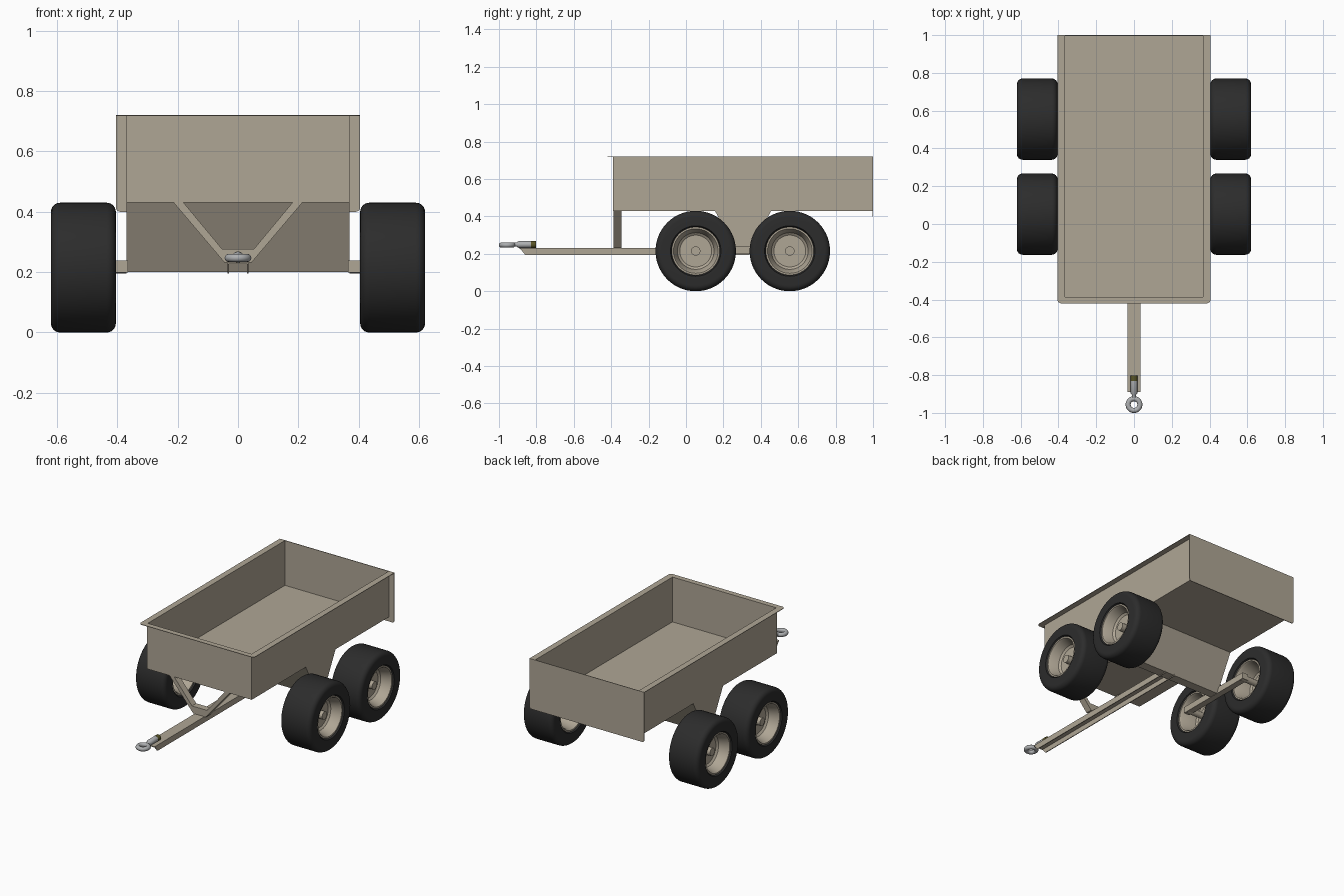
import bpy, bmesh, math
from mathutils import Matrix, Vector

if "Cube" in bpy.data.objects:
    bpy.data.objects.remove(bpy.data.objects["Cube"])


def material(name, rgb):
    m = bpy.data.materials.new(name)
    m.diffuse_color = (*rgb, 1)
    m.use_nodes = True
    m.node_tree.nodes["Principled BSDF"].inputs["Base Color"].default_value = m.diffuse_color
    return m


TAN = material("tan_paint", (0.43, 0.38, 0.30))
RUBBER = material("rubber", (0.025, 0.025, 0.025))
STEEL = material("steel", (0.42, 0.43, 0.44))
OLIVE = material("olive", (0.10, 0.09, 0.02))


def finish(name, bm, mat, smooth=False):
    bmesh.ops.recalc_face_normals(bm, faces=bm.faces[:])
    me = bpy.data.meshes.new(name)
    bm.to_mesh(me)
    bm.free()
    me.materials.append(mat)
    ob = bpy.data.objects.new(name, me)
    bpy.context.collection.objects.link(ob)
    if smooth:
        bpy.ops.object.select_all(action='DESELECT')
        ob.select_set(True)
        bpy.context.view_layer.objects.active = ob
        bpy.ops.object.shade_smooth_by_angle(angle=math.radians(35))
    return ob


def prism(name, pts, axis, a, b, mat=TAN):
    """Extrude a 2D outline along x, y or z from a to b."""
    def place(p, d):
        return {'x': (d, p[0], p[1]), 'y': (p[0], d, p[1]), 'z': (p[0], p[1], d)}[axis]
    bm = bmesh.new()
    lo = [bm.verts.new(place(p, a)) for p in pts]
    hi = [bm.verts.new(place(p, b)) for p in pts]
    bm.faces.new(lo)
    bm.faces.new(hi)
    for i in range(len(pts)):
        j = (i + 1) % len(pts)
        bm.faces.new((lo[i], lo[j], hi[j], hi[i]))
    return finish(name, bm, mat)


def box(name, x0, x1, y0, y1, z0, z1, mat=TAN):
    return prism(name, [(x0, y0), (x1, y0), (x1, y1), (x0, y1)], 'z', z0, z1, mat)


def lathe(name, profile, centre, mat, axis='x', sign=1, closed=True, steps=56):
    """Revolve (offset, radius) points about the x or y axis through centre."""
    bm = bmesh.new()
    c = Vector(centre)
    vs = []
    for d, r in profile:
        off = (sign * d, 0, r) if axis == 'x' else (0, d, r)
        vs.append(bm.verts.new(c + Vector(off)))
    n = len(vs)
    es = [bm.edges.new((vs[i], vs[(i + 1) % n])) for i in range(n if closed else n - 1)]
    bmesh.ops.spin(bm, geom=vs + es, cent=c, axis=(1, 0, 0) if axis == 'x' else (0, 1, 0),
                   angle=2 * math.pi, steps=steps, use_duplicate=False)
    bmesh.ops.remove_doubles(bm, verts=bm.verts[:], dist=1e-5)
    return finish(name, bm, mat, True)


def arc(cx, cy, r, a0, a1, n=6):
    return [(cx + r * math.cos(math.radians(a0 + (a1 - a0) * i / n)),
             cy + r * math.sin(math.radians(a0 + (a1 - a0) * i / n))) for i in range(n + 1)]


# Open sheet-metal tub
T = 0.004
box("tub_floor", -0.37, 0.37, -0.39, 0.997, 0.43, 0.43 + T)
for s, side in ((1, "right"), (-1, "left")):
    box(f"tub_wall_{side}", s * 0.37, s * (0.37 - T), -0.39, 0.997, 0.43, 0.72)
box("tub_wall_front", -0.37, 0.37, -0.39, -0.39 + T, 0.43, 0.72)

# Flange around the top of sides and front, rounded at the front corners
rim = ([(-0.405, 0.997)] + arc(-0.385, -0.40, 0.02, 180, 270)
       + arc(0.385, -0.40, 0.02, 270, 360)
       + [(0.405, 0.997), (0.366, 0.997), (0.366, -0.386), (-0.366, -0.386), (-0.366, 0.997)])
prism("tub_rim", rim, 'z', 0.717, 0.72)

# Tailgate sheet, slightly wider and deeper than the tub
gate = ([(-0.405, 0.72)] + arc(-0.39, 0.415, 0.015, 180, 270, 4)
        + arc(0.39, 0.415, 0.015, 270, 360, 4) + [(0.405, 0.72)])
prism("tailgate", gate, 'y', 0.996, 1.0)

# Tapered pedestal under the tub
prism("pedestal", [(0.155, 0.43), (0.275, 0.20), (0.335, 0.20), (0.455, 0.43)], 'x', -0.37, 0.37)

# Drawbar: channel open at the bottom, sloped front end
bar = [(-0.89, 0.232), (0.34, 0.232), (0.34, 0.195), (-0.86, 0.195)]
for s, side in ((1, "right"), (-1, "left")):
    prism(f"drawbar_web_{side}", bar, 'x', s * 0.035, s * 0.030)
box("drawbar_top", -0.035, 0.035, -0.89, 0.34, 0.227, 0.232)

# V-shaped brace between drawbar and tub
prism("front_brace", [(-0.213, 0.43), (-0.045, 0.232), (0.045, 0.232), (0.213, 0.43),
                      (0.18, 0.43), (0.053, 0.277), (-0.053, 0.277), (-0.18, 0.43)],
      'y', -0.388, -0.345)

# Towing eye with shank and end nut
bm = bmesh.new()
prof = [bm.verts.new((0.031 + u, -0.956, 0.247 + w)) for u, w in arc(0, 0, 0.0135, 0, 330, 11)]
edges = [bm.edges.new((prof[i], prof[(i + 1) % 12])) for i in range(12)]
bmesh.ops.spin(bm, geom=prof + edges, cent=(0, -0.956, 0.247), axis=(0, 0, 1),
               angle=2 * math.pi, steps=32, use_duplicate=False)
bmesh.ops.remove_doubles(bm, verts=bm.verts[:], dist=1e-5)
finish("tow_eye", bm, STEEL, True)
HZ = (0, 0, 0.25)
lathe("tow_shank", [(-0.92, 0), (-0.92, 0.010), (-0.905, 0.011), (-0.895, 0.018),
                    (-0.83, 0.018), (-0.83, 0)], HZ, STEEL, 'y', closed=False, steps=24)
lathe("tow_nut", [(-0.83, 0), (-0.83, 0.0185), (-0.802, 0.0185), (-0.802, 0)],
      HZ, OLIVE, 'y', closed=False, steps=24)

# Running gear: bogie beams, wheels and axle stubs on both sides
tyre = ([(0.425, 0.125)] + [(0.405, 0.135)]
        + arc(0.435, 0.185, 0.03, 180, 90) + arc(0.59, 0.185, 0.03, 90, 0)
        + [(0.62, 0.135), (0.60, 0.125)])
barrel = [(0.412, 0.128), (0.412, 0.119), (0.425, 0.112), (0.52, 0.098), (0.53, 0.088), (0.53, 0.02),
          (0.54, 0.02), (0.54, 0.085), (0.55, 0.098), (0.60, 0.112), (0.613, 0.119), (0.613, 0.128),
          (0.59, 0.127), (0.435, 0.127)]
hub = [(0.37, 0), (0.37, 0.02), (0.50, 0.02), (0.50, 0.025), (0.575, 0.025), (0.575, 0)]
for s, side in ((1, "right"), (-1, "left")):
    box(f"bogie_beam_{side}", s * 0.365, s * 0.405, 0.03, 0.575, 0.198, 0.238)
    for y, end in ((0.052, "front"), (0.555, "rear")):
        c = (0, y, 0.215)
        lathe(f"tyre_{end}_{side}", tyre, c, RUBBER, sign=s)
        lathe(f"wheel_rim_{end}_{side}", barrel, c, TAN, sign=s)
        lathe(f"axle_hub_{end}_{side}", hub, c, TAN, sign=s, closed=False, steps=24)
